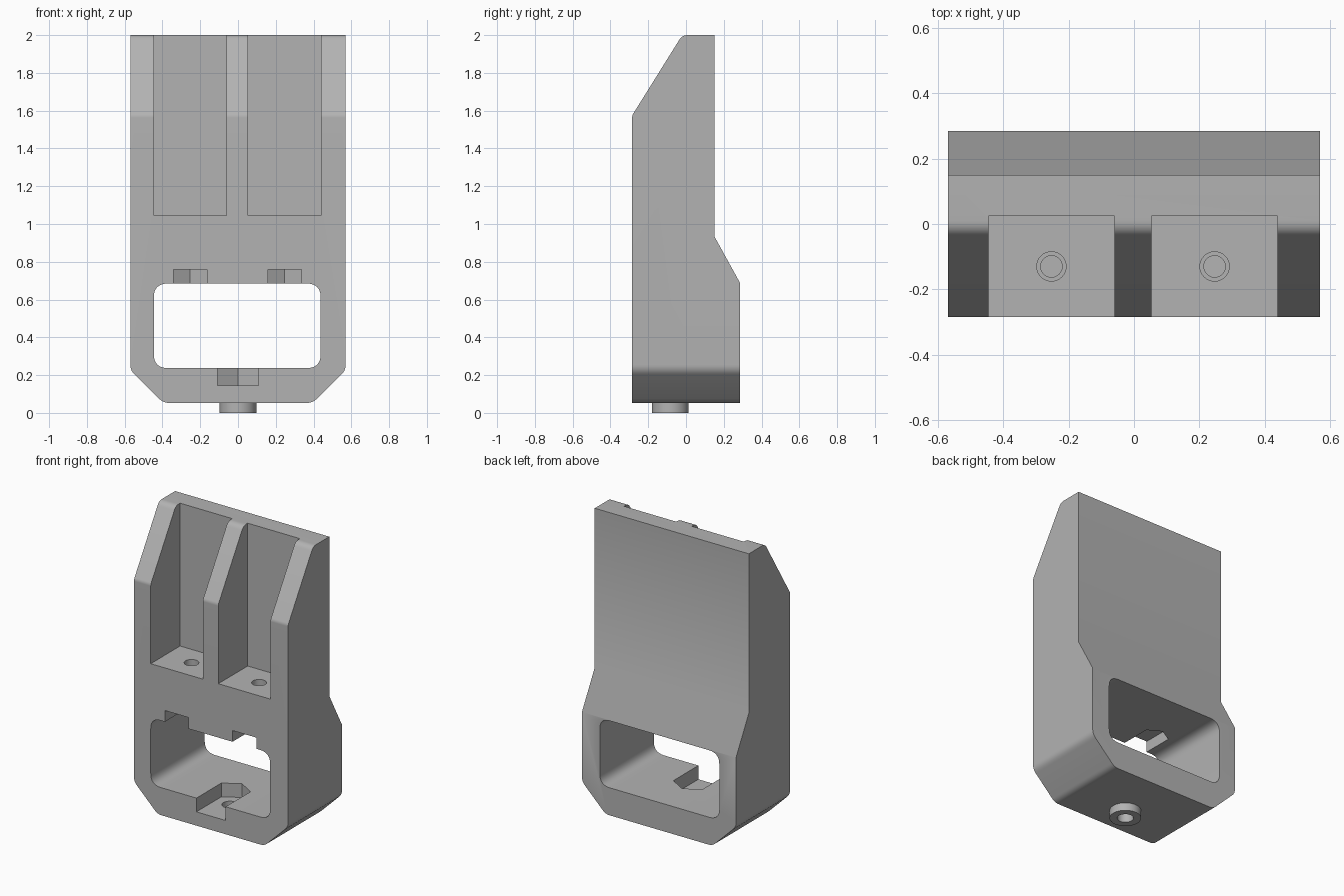
import bpy
import bmesh
from math import pi, cos, sin
from mathutils import Vector

cube = bpy.data.objects.get("Cube")
if cube:
    bpy.data.objects.remove(cube)

grey = bpy.data.materials.new("plain grey")
grey.use_nodes = True
colour = (0.45, 0.45, 0.45, 1)
grey.diffuse_color = colour
grey.node_tree.nodes["Principled BSDF"].inputs["Base Color"].default_value = colour


def fillet(points, radii, steps=6):
    """Round each corner of a closed outline, cutting back by its radius."""
    out = []
    for i, point in enumerate(points):
        p, r = Vector(point), radii[i]
        if r == 0:
            out.append(p)
            continue
        a = p + (Vector(points[i - 1]) - p).normalized() * r
        b = p + (Vector(points[(i + 1) % len(points)]) - p).normalized() * r
        for k in range(steps + 1):
            t = k / steps
            out.append(a * (1 - t) ** 2 + p * 2 * t * (1 - t) + b * t * t)
    return out


def prism(name, outline, axis, low, high):
    """Extrude a 2D outline along the x, y or z axis."""
    place = {"x": lambda a, b: (low, a, b),
             "y": lambda a, b: (a, low, b),
             "z": lambda a, b: (a, b, low)}[axis]
    bm = bmesh.new()
    face = bm.faces.new([bm.verts.new(place(*p)) for p in outline])
    moved = bmesh.ops.extrude_face_region(bm, geom=[face])["geom"]
    shift = Vector([(high - low) * (axis == k) for k in "xyz"])
    verts = [v for v in moved if isinstance(v, bmesh.types.BMVert)]
    bmesh.ops.translate(bm, verts=verts, vec=shift)
    bmesh.ops.recalc_face_normals(bm, faces=bm.faces)
    mesh = bpy.data.meshes.new(name)
    bm.to_mesh(mesh)
    bm.free()
    mesh.materials.append(grey)
    ob = bpy.data.objects.new(name, mesh)
    bpy.context.collection.objects.link(ob)
    return ob


def combine(target, tool, operation="DIFFERENCE"):
    mod = target.modifiers.new("shape", "BOOLEAN")
    mod.operation, mod.solver, mod.object = operation, "EXACT", tool
    bpy.context.view_layer.objects.active = target
    bpy.ops.object.modifier_apply(modifier=mod.name)
    bpy.data.objects.remove(tool)


def circle(x, y, r, n=32):
    return [(x + r * cos(2 * pi * i / n), y + r * sin(2 * pi * i / n)) for i in range(n)]


def rect(x0, y0, x1, y1):
    return [(x0, y0), (x1, y0), (x1, y1), (x0, y1)]


def nut_slot(x, y, half):
    """Slot open to the front that ends in the back half of a hexagon."""
    r = half / cos(pi / 6)
    return [(x - half, -0.5), (x + half, -0.5), (x + half, y + r / 2),
            (x, y + r), (x - half, y + r / 2)]


W, BACK, BASE, MID = 0.57, 0.285, 0.053, -0.003

# Body: side profile trimmed by the front outline with its cut lower corners
side = [(-BACK, BASE), (BACK, BASE), (BACK, 0.69), (0.15, 0.935),
        (0.15, 2), (-0.02, 2), (-BACK, 1.575)]
body = prism("bracket_body", fillet(side, [0, 0, 0, 0, 0, 0.03, 0.012]), "x", -W, W)
front = [(-0.395, BASE), (0.395, BASE), (W, 0.225), (W, 2.2), (-W, 2.2), (-W, 0.225)]
front = [(x * 1.0001, z) for x, z in front]
combine(body, prism("outline", fillet(front, [0.03, 0.03, 0.03, 0, 0, 0.03]), "y", -1, 1),
        "INTERSECT")

# Boss under the base
combine(body, prism("boss", circle(0, -0.083, 0.097, 48), "z", 0, 0.1), "UNION")

# Window through the lower part
window = fillet(rect(MID - 0.443, 0.237, MID + 0.441, 0.685), [0.075] * 4, 8)
combine(body, prism("window", window, "y", -1, 1))

# Two tall pockets with stepped screw holes and nut slots below them
for s in (-1, 1):
    x = MID + s * 0.25
    pocket = rect(x - 0.193, -0.6, x + 0.193, 0.025)
    combine(body, prism("pocket", pocket, "z", 1.045, 2.3))
    combine(body, prism("nut_slot", nut_slot(x, -0.13, 0.088), "z", 0.6, 0.76))
    combine(body, prism("recess", circle(x, -0.13, 0.045), "z", 0.8, 1.2))
    combine(body, prism("screw_hole", circle(x, -0.13, 0.033), "z", 0.65, 0.9))

# Nut slot in the window floor and the hole through the boss
combine(body, prism("floor_slot", nut_slot(0, -0.083, 0.108), "z", 0.145, 0.4))
combine(body, prism("boss_hole", circle(0, -0.083, 0.05), "z", -0.2, 0.25))

# Smooth rounds, sharp edges
bpy.ops.object.select_all(action="DESELECT")
body.select_set(True)
bpy.context.view_layer.objects.active = body
bpy.ops.object.shade_smooth_by_angle(angle=pi / 6)
